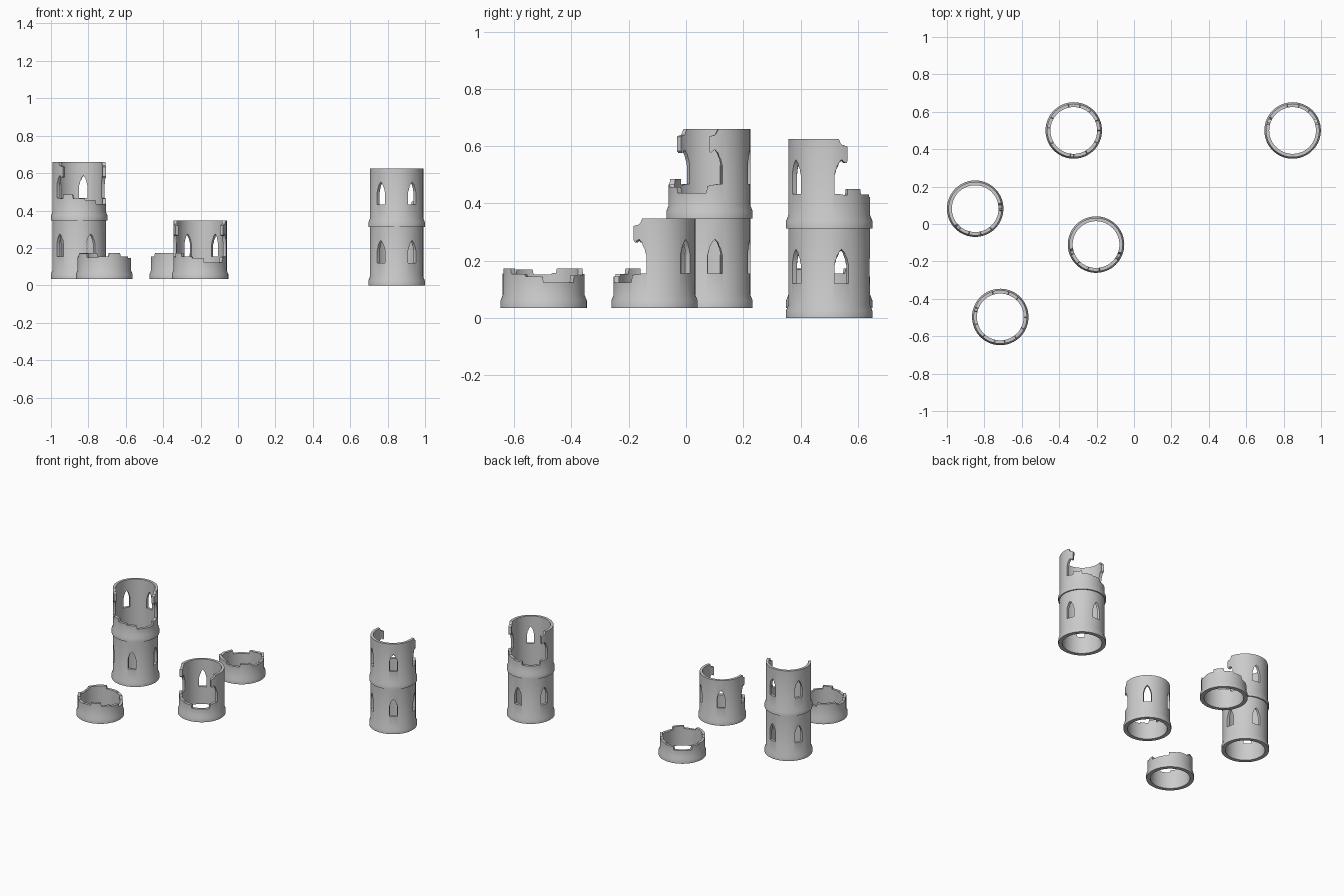
import bpy, bmesh
from math import radians, cos, sin

cube = bpy.data.objects.get("Cube")
if cube:
    bpy.data.objects.remove(cube)

STOREY = 0.3125
SEGMENTS = 60
TOP = 0.4                      # above every storey

stone = bpy.data.materials.new("grey_stone")
stone.use_nodes = True
stone.diffuse_color = (0.6, 0.6, 0.6, 1)
stone.node_tree.nodes["Principled BSDF"].inputs["Base Color"].default_value = (0.6, 0.6, 0.6, 1)


def polar(r, deg, z):
    return (r * cos(radians(deg)), r * sin(radians(deg)), z)


def loft(name, loops, closed):
    """Skin a row of equal loops of points into a solid."""
    bm = bmesh.new()
    rows = [[bm.verts.new(p) for p in loop] for loop in loops]
    n = len(rows[0])
    pairs = list(zip(rows, rows[1:]))
    if closed:
        pairs.append((rows[-1], rows[0]))
    else:
        bm.faces.new(rows[0])
        bm.faces.new(rows[-1])
    for a, b in pairs:
        for i in range(n):
            j = (i + 1) % n
            bm.faces.new((a[i], a[j], b[j], b[i]))
    bmesh.ops.recalc_face_normals(bm, faces=bm.faces)
    mesh = bpy.data.meshes.new(name)
    bm.to_mesh(mesh)
    bm.free()
    obj = bpy.data.objects.new(name, mesh)
    bpy.context.collection.objects.link(obj)
    return obj


def wall(name):
    """Round storey with a sloped foot."""
    profile = [(0.125, 0), (0.151, 0), (0.151, 0.025), (0.143, 0.045),
               (0.143, STOREY), (0.125, STOREY)]
    step = 360 / SEGMENTS
    obj = loft(name, [[polar(r, i * step, z) for r, z in profile]
                      for i in range(SEGMENTS)], True)
    obj.data.materials.append(stone)
    return obj


def cut(obj, stations, closed=False):
    """Remove a curved band given as (angle, lower z, upper z) stations."""
    loops = [[polar(0.1, a, lo), polar(0.2, a, lo), polar(0.2, a, hi), polar(0.1, a, hi)]
             for a, lo, hi in stations]
    cutter = loft("cutter", loops, closed)
    cutter.hide_render = True
    mod = obj.modifiers.new("cut", "BOOLEAN")
    mod.object, mod.operation, mod.solver = cutter, "DIFFERENCE", "EXACT"
    bpy.context.view_layer.objects.active = obj
    bpy.ops.object.modifier_apply(modifier=mod.name)
    bpy.data.objects.remove(cutter)


def cut_windows(obj, angles):
    arch = [(-10.5, 0.185), (-8, 0.207), (-4, 0.229), (0, 0.24),
            (4, 0.229), (8, 0.207), (10.5, 0.185)]
    for angle in angles:
        cut(obj, [(angle + a, 0.12, z) for a, z in arch])


def steps(edges, heights):
    """Ragged wall top: nearly upright steps between flat runs."""
    out = []
    for a, b, h in zip(edges, edges[1:], heights):
        out += [(a + 0.8, h, TOP), (b - 0.8, h, TOP)]
    return out


def finish(obj):
    bpy.ops.object.select_all(action="DESELECT")
    obj.select_set(True)
    bpy.context.view_layer.objects.active = obj
    bpy.ops.object.shade_smooth_by_angle(angle=radians(30))
    return obj


# Whole storey, five pointed windows
whole = wall("whole_storey")
cut_windows(whole, range(0, 360, 72))
finish(whole)

# Broken storey: collapsed around angle 0, through the two side windows
broken = wall("broken_storey")
cut_windows(broken, (144, 216))
left_jamb = [(-82.5, 0.12, 0.185), (-80, 0.12, 0.207), (-76, 0.12, 0.229),
             (-72, 0.118, 0.24), (-66, 0.116, 0.228), (-63.5, 0.116, 0.235)]
right_jamb = [(-a, lo, hi) for a, lo, hi in reversed(left_jamb)]
middle = steps([-64, -40, -14, 12, 60, 64], [0.137, 0.118, 0.11, 0.088, 0.113])
cut(broken, left_jamb + middle + right_jamb)
for s in (-1, 1):
    chip = [(60, 0.283, TOP), (66, 0.288, TOP), (72, 0.292, TOP), (75, 0.304, TOP), (77, 0.32, TOP)]
    cut(broken, [(s * a, lo, hi) for a, lo, hi in chip])
finish(broken)

# Ruined foot: only the ragged bottom course is left
foot = wall("ruined_foot")
cut(foot, steps([-180, -150, -118, -90, -67, -40, -14, 12, 60, 84, 120, 172, 180],
                [0.117, 0.134, 0.115, 0.12, 0.137, 0.118, 0.11, 0.088, 0.113, 0.118, 0.137, 0.122]), True)
finish(foot)


def place(source, name, x, y, z, turn):
    obj = bpy.data.objects.new(name, source.data)
    bpy.context.collection.objects.link(obj)
    obj.location = (x, y, z)
    obj.rotation_euler.z = radians(turn)


# Two-storey towers
for name, x, y, z, turn in (("back_tower", 0.848, 0.5, 0, 90),
                            ("side_tower", -0.849, 0.082, 0.035, -64)):
    place(whole, name + "_lower", x, y, z, turn)
    place(broken, name + "_upper", x, y, z + STOREY, turn)

# Single storey and the two low ruins
place(broken, "middle_tower", -0.203, -0.11, 0.035, -94)
place(foot, "back_ruin", -0.322, 0.5, 0.035, 90)
place(foot, "front_ruin", -0.715, -0.497, 0.035, -13)

for source in (whole, broken, foot):
    bpy.data.objects.remove(source)
